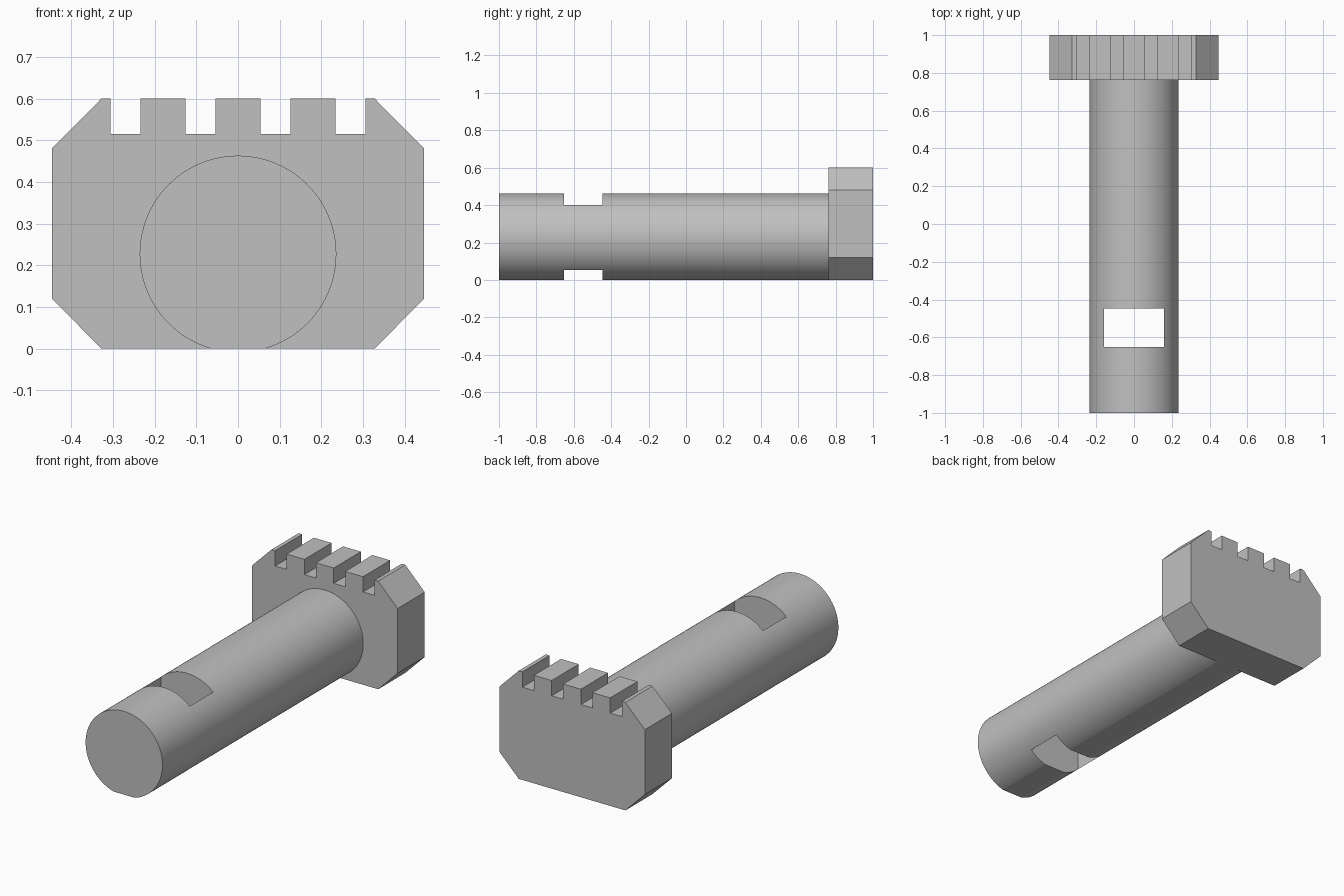
import bpy
import bmesh
import math
from mathutils import Vector

if "Cube" in bpy.data.objects:
    bpy.data.objects.remove(bpy.data.objects["Cube"], do_unlink=True)

steel = bpy.data.materials.new("plain grey steel")
steel.use_nodes = True
GREY = (0.53, 0.53, 0.53, 1)
steel.diffuse_color = GREY
steel.node_tree.nodes["Principled BSDF"].inputs["Base Color"].default_value = GREY


def extrude_profile(name, points, y0, y1):
    """Extrude a closed XZ outline along Y."""
    bm = bmesh.new()
    face = bm.faces.new([bm.verts.new((x, y0, z)) for x, z in points])
    grown = bmesh.ops.extrude_face_region(bm, geom=[face])["geom"]
    new_verts = [g for g in grown if isinstance(g, bmesh.types.BMVert)]
    bmesh.ops.translate(bm, verts=new_verts, vec=Vector((0, y1 - y0, 0)))
    bmesh.ops.recalc_face_normals(bm, faces=bm.faces)
    mesh = bpy.data.meshes.new(name)
    bm.to_mesh(mesh)
    bm.free()
    obj = bpy.data.objects.new(name, mesh)
    mesh.materials.append(steel)
    bpy.context.collection.objects.link(obj)
    return obj


def select_only(obj):
    bpy.ops.object.select_all(action="DESELECT")
    obj.select_set(True)
    bpy.context.view_layer.objects.active = obj


HEAD_FRONT = 0.762

# Head: chamfered plate with four square slots along its top edge
half_w, flat_w, height, chamfer = 0.447, 0.328, 0.6, 0.12
slot_floor, slot_half = 0.515, 0.0355
outline = [(flat_w, 0), (half_w, chamfer), (half_w, height - chamfer), (flat_w, height)]
for centre in (0.27, 0.09, -0.09, -0.27):
    right, left = centre + slot_half, centre - slot_half
    outline += [(right, height), (right, slot_floor), (left, slot_floor), (left, height)]
outline += [(-flat_w, height), (-half_w, height - chamfer), (-half_w, chamfer), (-flat_w, 0)]
extrude_profile("slotted_head", outline, HEAD_FRONT, 1)

# Shaft: round bar with a narrow flat along its underside
radius, axis_z, steps = 0.236, 0.227, 120
gap = math.acos(axis_z / radius)
start, sweep = -math.pi / 2 + gap, 2 * (math.pi - gap)
arc = [start + sweep * i / steps for i in range(steps + 1)]
shaft = extrude_profile(
    "shaft", [(radius * math.cos(a), axis_z + radius * math.sin(a)) for a in arc],
    -1, HEAD_FRONT)

# Rectangular slot straight down through the shaft
cutter = extrude_profile(
    "slot_cutter", [(-0.16, -0.2), (0.16, -0.2), (0.16, 0.7), (-0.16, 0.7)], -0.652, -0.447)
cutter.hide_render = True
cut = shaft.modifiers.new("through_slot", "BOOLEAN")
cut.operation = "DIFFERENCE"
cut.solver = "EXACT"
cut.object = cutter
select_only(shaft)
bpy.ops.object.modifier_apply(modifier=cut.name)
bpy.data.objects.remove(cutter, do_unlink=True)

# Smooth the round wall, keep the flat and the slot edges crisp
bpy.ops.object.shade_smooth_by_angle(angle=math.radians(10))
